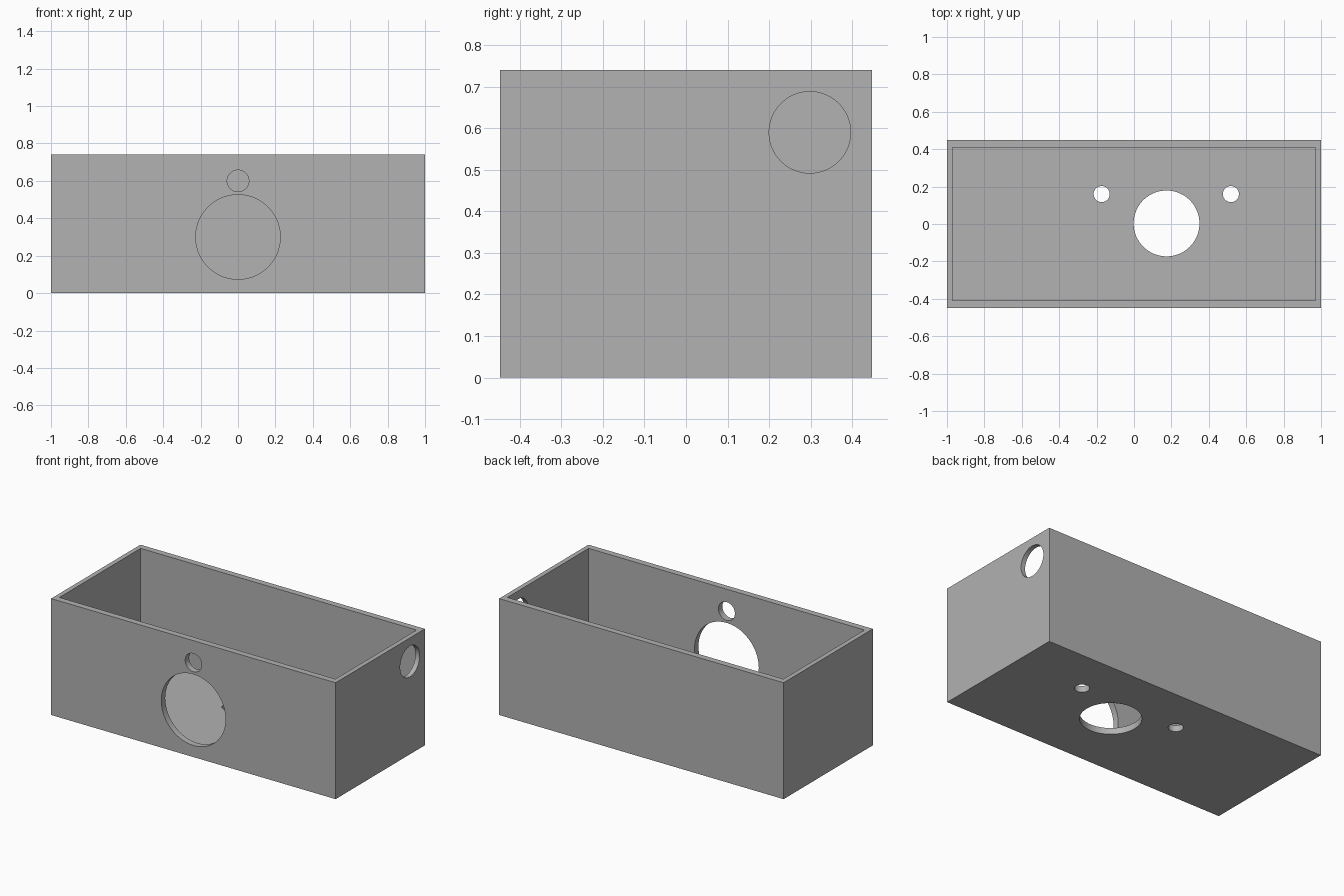
import bpy
import math

default_cube = bpy.data.objects.get("Cube")
if default_cube:
    bpy.data.objects.remove(default_cube, do_unlink=True)

LENGTH, DEPTH, HEIGHT = 2.0, 0.896, 0.74
SIDE_WALL, WALL, FLOOR = 0.03, 0.04, 0.04

# Plain grey material
grey = bpy.data.materials.new("plain grey")
grey.use_nodes = True
colour = (0.445, 0.445, 0.445, 1)
grey.diffuse_color = colour
grey.node_tree.nodes["Principled BSDF"].inputs["Base Color"].default_value = colour


def block(name, size, location):
    bpy.ops.mesh.primitive_cube_add(size=1, location=location)
    obj = bpy.context.object
    obj.name = name
    obj.scale = size
    bpy.ops.object.transform_apply(location=True, rotation=True, scale=True)
    obj.data.materials.append(grey)
    return obj


def drill(name, radius, location, rotation=(0, 0, 0)):
    bpy.ops.mesh.primitive_cylinder_add(vertices=96, radius=radius, depth=0.2,
                                        location=location, rotation=rotation)
    obj = bpy.context.object
    obj.name = name
    obj.data.materials.append(grey)
    return obj


# Outer body of the open box
box = block("open_box", (LENGTH, DEPTH, HEIGHT), (0, 0, HEIGHT / 2))

# Inner cavity, open at the top
cutters = [block("cavity_cutter",
                 (LENGTH - 2 * SIDE_WALL, DEPTH - 2 * WALL, HEIGHT),
                 (0, 0, FLOOR + HEIGHT / 2))]

# Front wall holes
quarter = math.pi / 2
for radius, z in ((0.226, 0.3), (0.058, 0.6)):
    cutters.append(drill("front_hole_cutter", radius, (0, -DEPTH / 2, z), (quarter, 0, 0)))

# Left wall hole
cutters.append(drill("left_hole_cutter", 0.098, (LENGTH / 2, 0.298, 0.59), (0, quarter, 0)))

# Floor holes: one large, two small
for radius, x, y in ((0.176, 0.174, 0.003), (0.043, -0.173, 0.16), (0.043, 0.518, 0.16)):
    cutters.append(drill("floor_hole_cutter", radius, (x, y, 0)))

# Cut and bake each opening
for cutter in cutters:
    cutter.hide_render = True
    cut = box.modifiers.new("cut", 'BOOLEAN')
    cut.operation = 'DIFFERENCE'
    cut.solver = 'EXACT'
    cut.object = cutter
    with bpy.context.temp_override(object=box, active_object=box, selected_objects=[box]):
        bpy.ops.object.modifier_apply(modifier=cut.name)
    bpy.data.objects.remove(cutter, do_unlink=True)

# Smooth hole walls, sharp box edges
bpy.ops.object.select_all(action='DESELECT')
box.select_set(True)
bpy.context.view_layer.objects.active = box
bpy.ops.object.shade_smooth_by_angle(angle=math.radians(30))
